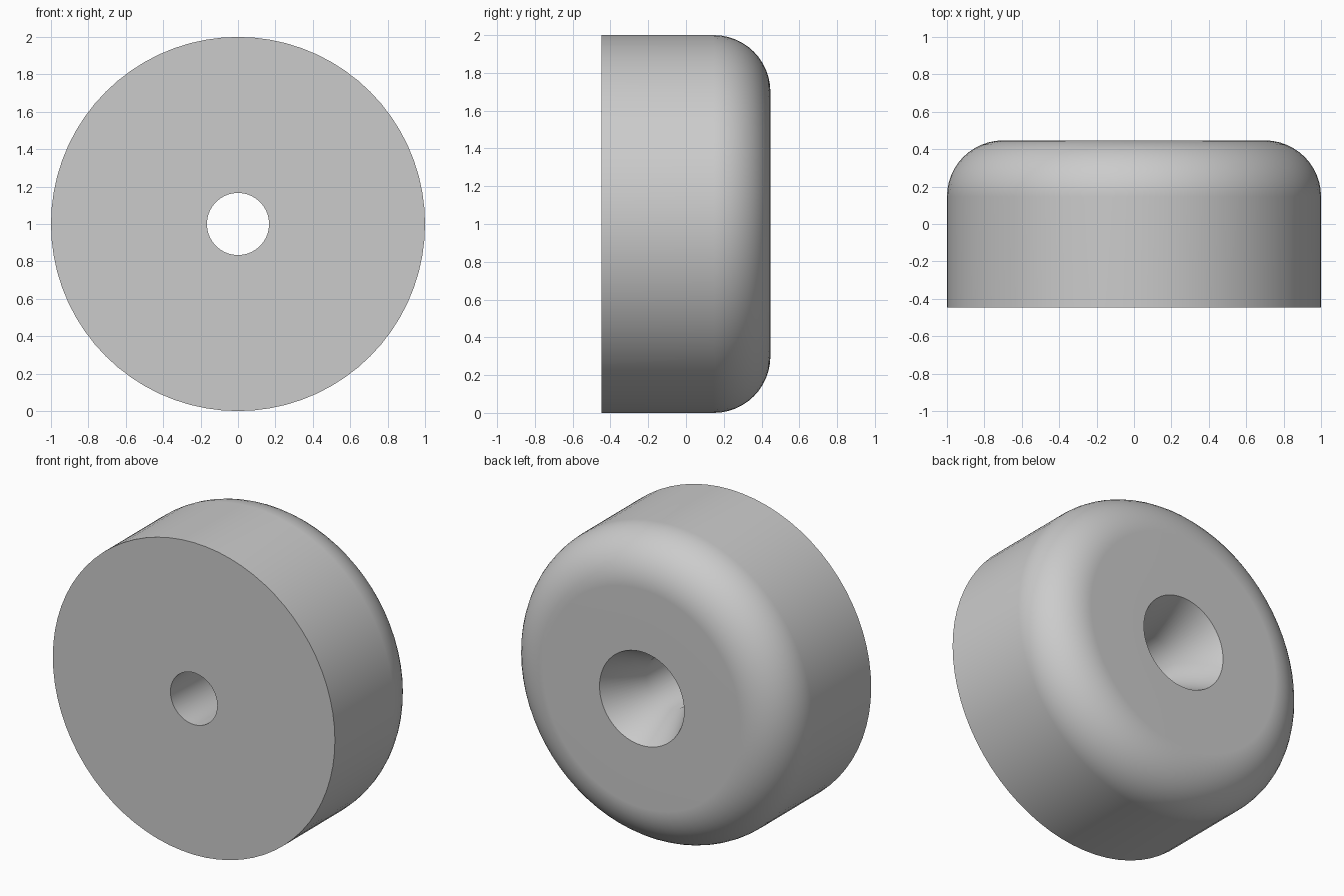
import bpy, bmesh
from math import sin, cos, pi, radians
from mathutils import Vector

cube = bpy.data.objects.get("Cube")
if cube:
    bpy.data.objects.remove(cube, do_unlink=True)

SEGMENTS = 72
RADIUS, HALF_DEPTH, FILLET = 1.0, 0.447, 0.3
BORE, SINK_RADIUS, SINK_DEPTH = 0.166, 0.3, 0.28

# Grey material
grey = bpy.data.materials.new("plain grey")
grey.use_nodes = True
colour = (0.6, 0.6, 0.6, 1)
grey.diffuse_color = colour
grey.node_tree.nodes["Principled BSDF"].inputs["Base Color"].default_value = colour

# Half section as (radius, y): flat front, straight wall, rounded back, countersunk bore
steps = 12
profile = [(BORE, -HALF_DEPTH), (RADIUS, -HALF_DEPTH)]
for i in range(steps + 1):
    a = pi / 2 * i / steps
    profile.append((RADIUS - FILLET + FILLET * cos(a),
                    HALF_DEPTH - FILLET + FILLET * sin(a)))
profile += [(SINK_RADIUS, HALF_DEPTH), (BORE, HALF_DEPTH - SINK_DEPTH)]

# Spin the section around the front-to-back axis
bm = bmesh.new()
verts = [bm.verts.new((r, y, 0)) for r, y in profile]
edges = [bm.edges.new((v, verts[(i + 1) % len(verts)])) for i, v in enumerate(verts)]
bmesh.ops.spin(bm, geom=verts + edges, cent=(0, 0, 0), axis=(0, 1, 0),
               angle=2 * pi, steps=SEGMENTS, use_merge=True)
bmesh.ops.remove_doubles(bm, verts=bm.verts, dist=0.0001)
bmesh.ops.recalc_face_normals(bm, faces=bm.faces)
bmesh.ops.translate(bm, verts=bm.verts, vec=Vector((0, 0, RADIUS)))

mesh = bpy.data.meshes.new("round_foot")
bm.to_mesh(mesh)
bm.free()
mesh.materials.append(grey)
foot = bpy.data.objects.new("round_foot", mesh)
bpy.context.collection.objects.link(foot)

# Smooth walls, crisp rims, level flat faces
bpy.context.view_layer.objects.active = foot
foot.select_set(True)
bpy.ops.object.shade_smooth_by_angle(angle=radians(30))
weighted = foot.modifiers.new("level_flats", 'WEIGHTED_NORMAL')
weighted.keep_sharp = True
